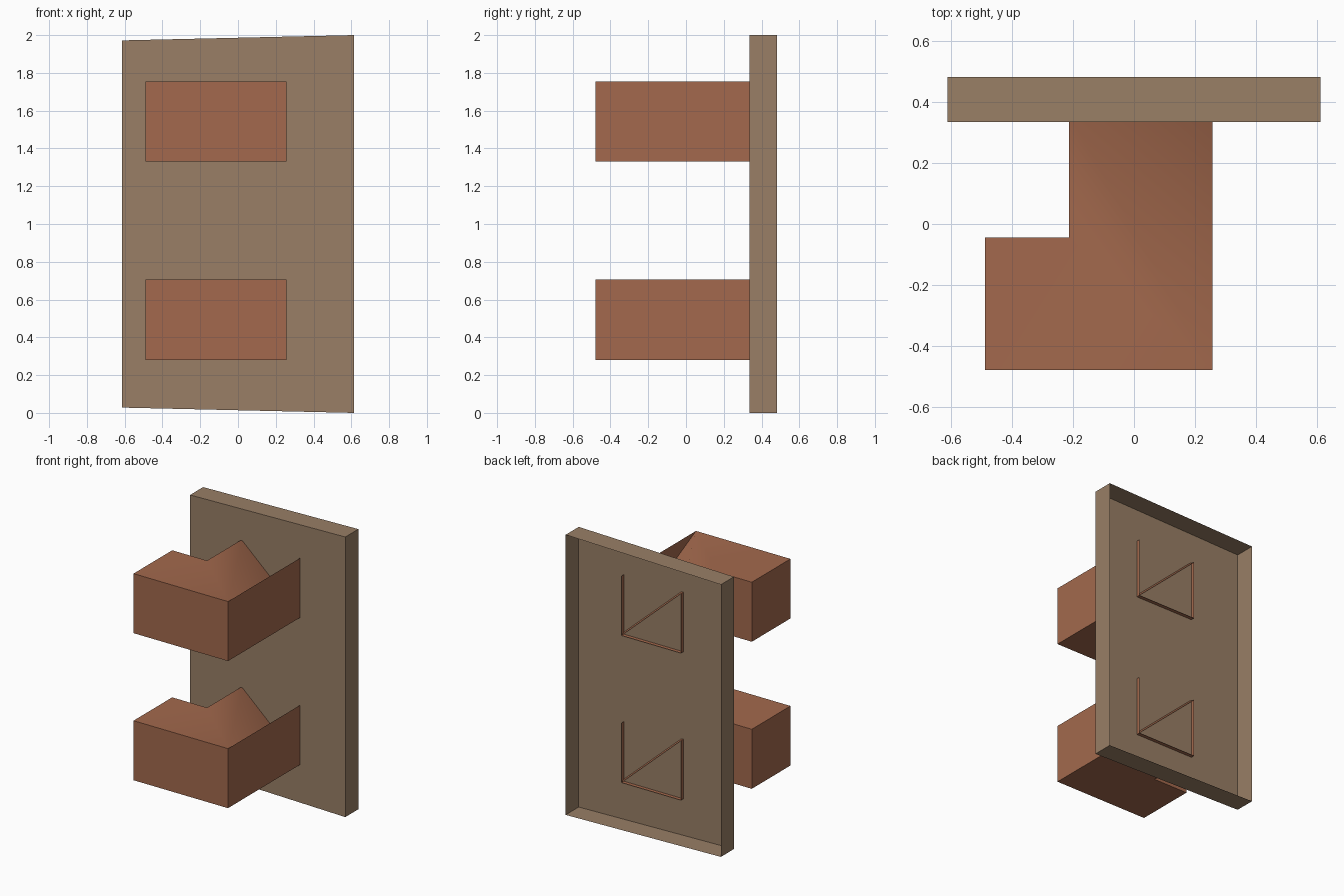
import bpy, math

if "Cube" in bpy.data.objects:
    bpy.data.objects.remove(bpy.data.objects["Cube"])


def material(name, rgb):
    m = bpy.data.materials.new(name)
    m.diffuse_color = (*rgb, 1)
    m.use_nodes = True
    m.node_tree.nodes["Principled BSDF"].inputs["Base Color"].default_value = m.diffuse_color
    return m


wood = material("grey_brown", (0.319, 0.212, 0.133))
clay = material("red_brown", (0.366, 0.141, 0.074))


def build(name, verts, faces, mat):
    me = bpy.data.meshes.new(name)
    me.from_pydata(verts, [], faces)
    me.materials.append(mat)
    ob = bpy.data.objects.new(name, me)
    bpy.context.collection.objects.link(ob)
    return ob


# back plate: slightly tapered thin tray, open at the back
outline = [(-0.613, 0.028), (0.613, 0.0), (0.613, 2.0), (-0.613, 1.972)]
verts = [(x, y, z) for y in (0.335, 0.482) for x, z in outline]
faces = [(0, 1, 2, 3)] + [(i, i + 4, (i + 1) % 4 + 4, (i + 1) % 4) for i in range(4)]
build("back_plate", verts, faces, wood)

# L-shaped brackets: open shells whose ends poke just through the plate,
# with the top folding down to the low rear right corner
plan = [(-0.489, -0.48), (0.257, -0.48), (0.257, 0.362),
        (-0.214, 0.362), (-0.214, -0.044), (-0.489, -0.044)]


def bracket(name, low, high):
    verts = [(x, y, z) for z in (low, high) for x, y in plan]
    walls = [(i, (i + 1) % 6, (i + 1) % 6 + 6, i + 6) for i in (0, 1, 3, 4, 5)]
    bottom = [(5, 4, 1, 0), (4, 3, 2, 1)]
    top = [(6, 7, 10, 11), (7, 9, 10), (7, 2, 9)]
    ob = build(name, verts, walls + bottom + top, clay)
    # soften only the fold in the top
    bpy.ops.object.select_all(action='DESELECT')
    ob.select_set(True)
    bpy.context.view_layer.objects.active = ob
    bpy.ops.object.shade_smooth_by_angle(angle=math.radians(48))


bracket("lower_bracket", 0.28, 0.705)
bracket("upper_bracket", 1.33, 1.755)
